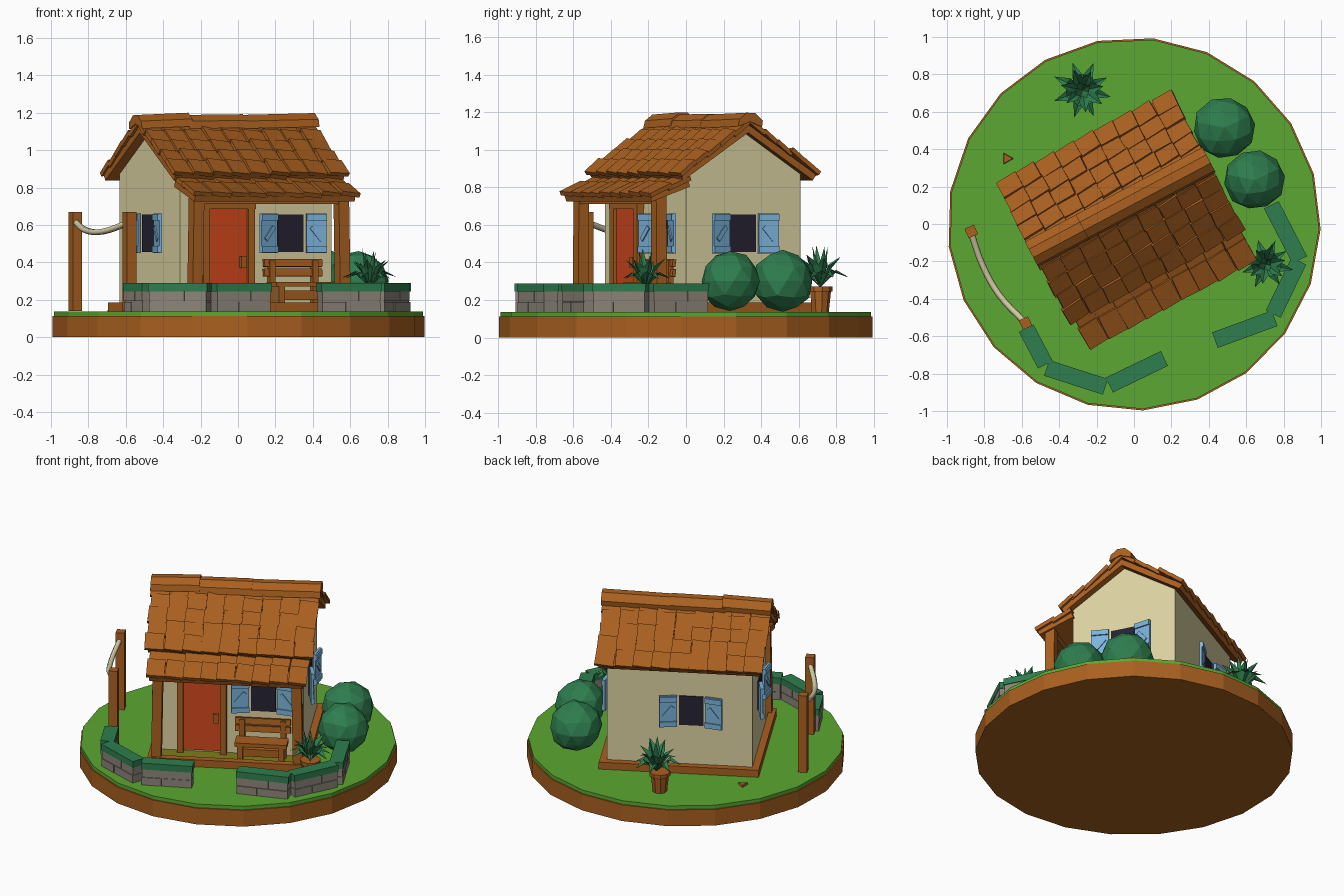
import bpy, bmesh, math, random
from mathutils import Matrix, Vector

random.seed(4)
cube = bpy.data.objects.get("Cube")
if cube:
    bpy.data.objects.remove(cube)

T = Matrix.Translation
WORLD = Matrix.Identity(4)
HOUSE = Matrix.Rotation(math.radians(28), 4, 'Z')


def rot(deg, axis='Z'):
    return Matrix.Rotation(math.radians(deg), 4, axis)


def material(name, r, g, b):
    m = bpy.data.materials.new(name)
    m.use_nodes = True
    lin = [(c / 255) ** 2.2 for c in (r, g, b)] + [1]
    m.diffuse_color = lin
    m.node_tree.nodes["Principled BSDF"].inputs["Base Color"].default_value = lin
    return m


GRASS = material("grass", 92, 166, 53)
WOOD = material("brown_wood", 168, 96, 37)
WALL = material("cream_plaster", 220, 210, 160)
RED = material("door_red", 208, 74, 34)
BLUE = material("shutter_blue", 122, 178, 218)
GLASS = material("dark_glass", 42, 39, 54)
LEAF = material("leaf_green", 50, 125, 80)
STONE = material("stone_grey", 140, 132, 121)
ROPE = material("rope", 212, 203, 165)
FLOOR = material("olive_floor", 125, 125, 32)


def finish(name, bm, mat, frame=WORLD):
    mesh = bpy.data.meshes.new(name)
    bm.to_mesh(mesh)
    bm.free()
    mesh.materials.append(mat)
    ob = bpy.data.objects.new(name, mesh)
    ob.matrix_world = frame
    bpy.context.collection.objects.link(ob)
    return ob


def add_box(bm, centre, size, turn=WORLD):
    bmesh.ops.create_cube(bm, size=1, matrix=T(centre) @ turn @ Matrix.Diagonal((*size, 1)))


def boxes(name, mat, items, frame=WORLD):
    bm = bmesh.new()
    for item in items:
        add_box(bm, *item)
    return finish(name, bm, mat, frame)


def add_cone(bm, x, y, z0, z1, r0, r1, sides, turn=0):
    bmesh.ops.create_cone(bm, cap_ends=True, segments=sides, radius1=r0, radius2=r1,
                          depth=z1 - z0, matrix=T((x, y, (z0 + z1) / 2)) @ rot(turn))


def prism(bm, profile, x0, x1):
    """Extrude a (y, z) outline along x."""
    face = bm.faces.new([bm.verts.new((x0, y, z)) for y, z in profile])
    out = bmesh.ops.extrude_face_region(bm, geom=[face])
    verts = [v for v in out["geom"] if isinstance(v, bmesh.types.BMVert)]
    bmesh.ops.translate(bm, vec=(x1 - x0, 0, 0), verts=verts)
    bmesh.ops.recalc_face_normals(bm, faces=bm.faces)
    return verts


# Round island
for name, mat, z0, z1, r in (("soil_disc", WOOD, 0, .112, .998), ("grass_disc", GRASS, .112, .137, .99)):
    bm = bmesh.new()
    add_cone(bm, 0, 0, z0, z1, r, r, 21, 97)
    finish(name, bm, mat)

# Walls with gables
U0, U1, V0, V1, MID = -.476, .442, -.235, .456, .115
bm = bmesh.new()
prism(bm, [(V0, .12), (V1, .12), (V1, .87), (MID, 1.095), (V0, .87)], U0, U1)
finish("house_walls", bm, WALL, HOUSE)

# Plinth beams and porch floor
boxes("plinth_beams", WOOD, [
    ((-.015, -.41, .158), (1.01, .045, .055)), ((-.015, .478, .158), (1.01, .045, .055)),
    ((-.498, .035, .158), (.045, .93, .055)), ((.466, .035, .158), (.045, .93, .055))], HOUSE)
boxes("porch_floor", FLOOR, [((-.015, -.32, .145), (.93, .17, .02))], HOUSE)

# Porch posts and beam
boxes("porch_posts", WOOD, [((u, -.388, .46), (.062, .062, .6), rot(t, 'Y'))
                            for u, t in ((-.462, 1), (.424, -1))], HOUSE)
boxes("porch_beam", WOOD, [((-.02, -.388, .732), (.94, .05, .04))], HOUSE)


def tiled_slope(name, u0, u1, top, low, rows, cols):
    """A sloping board covered with overlapping, slightly rolled tiles."""
    a, b = Vector((0, *top)), Vector((0, *low))
    up = (a - b).normalized()
    side = Vector((1 if a.y > b.y else -1, 0, 0))
    normal = side.cross(up)
    basis = Matrix((side, up, normal)).transposed().to_4x4()
    length, width = (a - b).length, (u1 - u0) / cols
    middle = (a + b) / 2 + Vector(((u0 + u1) / 2, 0, 0)) - normal * .018
    boxes(name + "_board", WOOD, [(middle, (u1 - u0 - .03, length, .036), basis)], HOUSE)
    step = length / rows
    items = []
    for i in range(rows):
        for j in range(cols):
            c = a.lerp(b, (i + .5) / rows) + normal * (.012 + random.uniform(-.003, .004))
            c.x = u0 + (j + .5) * width + random.uniform(-.006, .006)
            turn = basis @ rot(5 + random.uniform(-1, 1), 'X') @ rot(random.uniform(4, 8), 'Y')
            turn = turn @ rot(random.uniform(-3, 3))
            items.append((c, (width * 1.03, step * 1.15, .024), turn))
    boxes(name + "_tiles", WOOD, items, HOUSE)


# Roof
tiled_slope("front_roof", -.55, .505, (MID, 1.135), (-.295, .868), 5, 9)
tiled_slope("back_roof", -.55, .505, (MID, 1.135), (.525, .868), 5, 9)
tiled_slope("porch_roof", -.52, .48, (-.235, .838), (-.465, .758), 2, 9)

# Ridge caps
bm = bmesh.new()
for u0, u1, lift in ((-.56, -.25, .012), (-.27, .08, .004), (.06, .515, .01)):
    verts = prism(bm, [(MID - .075, 1.115), (MID - .065, 1.155), (MID - .02, 1.188), (MID + .03, 1.186),
                       (MID + .075, 1.145), (MID + .07, 1.112), (MID, 1.14)], u0, u1)
    bmesh.ops.translate(bm, vec=(0, 0, lift), verts=verts)
finish("ridge_caps", bm, WOOD, HOUSE)

# Door
boxes("front_door", RED, [((-.197, V0 - .008, .43), (.24, .02, .52))], HOUSE)
boxes("door_frame", WOOD, [((-.333, V0 - .015, .43), (.04, .045, .55)),
                           ((-.061, V0 - .015, .43), (.04, .045, .55)),
                           ((-.197, V0 - .015, .703), (.32, .05, .035))], HOUSE)
boxes("door_handle", WOOD, [((-.108, V0 - .026, .4), (.034, .025, .06))], HOUSE)


def window(name, u, v, angle):
    frame = HOUSE @ T((u, v, .555)) @ rot(angle)
    boxes(name + "_glass", GLASS, [((0, -.003, 0), (.155, .008, .2))], frame)
    for s, side in ((-1, "a"), (1, "b")):
        hinge = frame @ T((s * .09, -.008, 0)) @ rot(-s * 12)
        x = s * .057
        boxes(f"{name}_shutter_{side}", BLUE,
              [((x, -.008, 0), (.112, .016, .212))]
              + [((x, -.018, z), (.112, .014, .035)) for z in (-.085, .085)]
              + [((x, -.017, 0), (.09, .012, .025), rot(s * 50, 'Y'))], hinge)


window("front_window", .19, V0, 0)
window("right_wall_window", U1, .105, 90)
window("back_window", -.09, V1, 180)
window("left_wall_window", U0, .11, -90)

# Bench under the front window
bench = HOUSE @ T((.19, -.31, 0))
boxes("bench_seat", WOOD, [((0, -.025, .283), (.33, .11, .026)), ((0, -.05, .225), (.26, .03, .05))], bench)
boxes("bench_back", WOOD, [((0, .045, z), (.35, .02, .04), rot(-8, 'X')) for z in (.345, .397)], bench)
boxes("bench_legs", WOOD, [((u, v, h / 2 + .14), (.035, .028, h)) for u in (-.13, .13)
                           for v, h in ((-.065, .14), (.04, .27))], bench)

# Low garden walls: staggered blocks with a clipped green top
SEGMENTS = [(-.575, -.56, -.475, -.75), (-.465, -.77, -.155, -.87), (-.13, -.86, .16, -.72),
            (.435, -.62, .75, -.505), (.745, -.48, .88, -.2), (.885, -.19, .735, .1)]
for n, (x0, y0, x1, y1) in enumerate(SEGMENTS, 1):
    length = math.hypot(x1 - x0, y1 - y0)
    frame = T(((x0 + x1) / 2, (y0 + y1) / 2, 0)) @ Matrix.Rotation(math.atan2(y1 - y0, x1 - x0), 4, 'Z')
    blocks = [((0, 0, .19), (length - .01, .072, .12))]
    for z, split in ((.162, .4), (.22, .62)):
        for lo, hi in ((0, split), (split, 1)):
            blocks.append((((lo + hi - 1) / 2 * length, random.uniform(-.003, .003), z),
                           ((hi - lo) * length - .005, .082, .054)))
    boxes(f"garden_wall_{n}", STONE, blocks, frame)
    boxes(f"hedge_top_{n}", LEAF, [((0, 0, .267), (length + .005, .088, .044))], frame)

# Bushes
for name, x, y, r in (("back_bush", .485, .515, .168), ("front_bush", .645, .235, .163)):
    bm = bmesh.new()
    bmesh.ops.create_icosphere(bm, subdivisions=2, radius=r)
    for v in bm.verts:
        v.co *= random.uniform(.94, 1.02)
    finish(name, bm, LEAF, T((x, y, .3)) @ rot(25))


def potted_plant(name, x, y, scale, dx=0):
    bm = bmesh.new()
    add_cone(bm, x, y, .13, .25, .045, .058, 9)
    add_cone(bm, x, y, .245, .272, .066, .066, 9)
    finish(name + "_pot", bm, WOOD)
    bm = bmesh.new()
    # each ring: leaf count, reach, middle height, tip height, half width
    for count, reach, mid, tip, w in ((8, .145, .085, .05, .026), (7, .11, .11, .15, .026),
                                      (4, .045, .1, .21, .024)):
        for k in range(count):
            turn = rot(360 * (k + random.uniform(-.2, .2)) / count + count * 9)
            s = scale * random.uniform(.88, 1.06)
            pts = [(0, 0, 0), (reach * .5, -w, mid), (reach * .55, 0, mid - .014),
                   (reach * .5, w, mid), (reach, 0, tip)]
            a, b, c, d, e = [bm.verts.new(turn @ Vector(p) * s) for p in pts]
            for f in ((a, b, c), (a, c, d), (b, e, c), (c, e, d)):
                bm.faces.new(f)
    finish(name + "_leaves", bm, LEAF, T((x + dx, y, .268)))


potted_plant("front_plant", .705, -.215, .98)
potted_plant("back_plant", -.3, .715, 1.1, .025)

# Rope fence
boxes("fence_posts", WOOD, [((-.87, -.04, .405), (.055, .055, .53), rot(25)),
                            ((-.58, -.53, .405), (.055, .055, .53), rot(25))])
curve = bpy.data.curves.new("fence_rope", 'CURVE')
curve.dimensions = '3D'
curve.bevel_depth = .017
curve.bevel_resolution = 1
curve.resolution_u = 4
curve.materials.append(ROPE)
path = [(-.87, -.05, .615), (-.81, -.22, .57), (-.72, -.38, .565), (-.59, -.52, .61)]
spline = curve.splines.new('BEZIER')
spline.bezier_points.add(len(path) - 1)
for point, co in zip(spline.bezier_points, path):
    point.co = co
    point.handle_left_type = point.handle_right_type = 'AUTO'
bpy.context.collection.objects.link(bpy.data.objects.new("fence_rope", curve))

# Broken tile on the grass
bm = bmesh.new()
add_cone(bm, -.68, .35, .13, .15, .04, .03, 3, -90)
finish("tile_shard", bm, WOOD)
